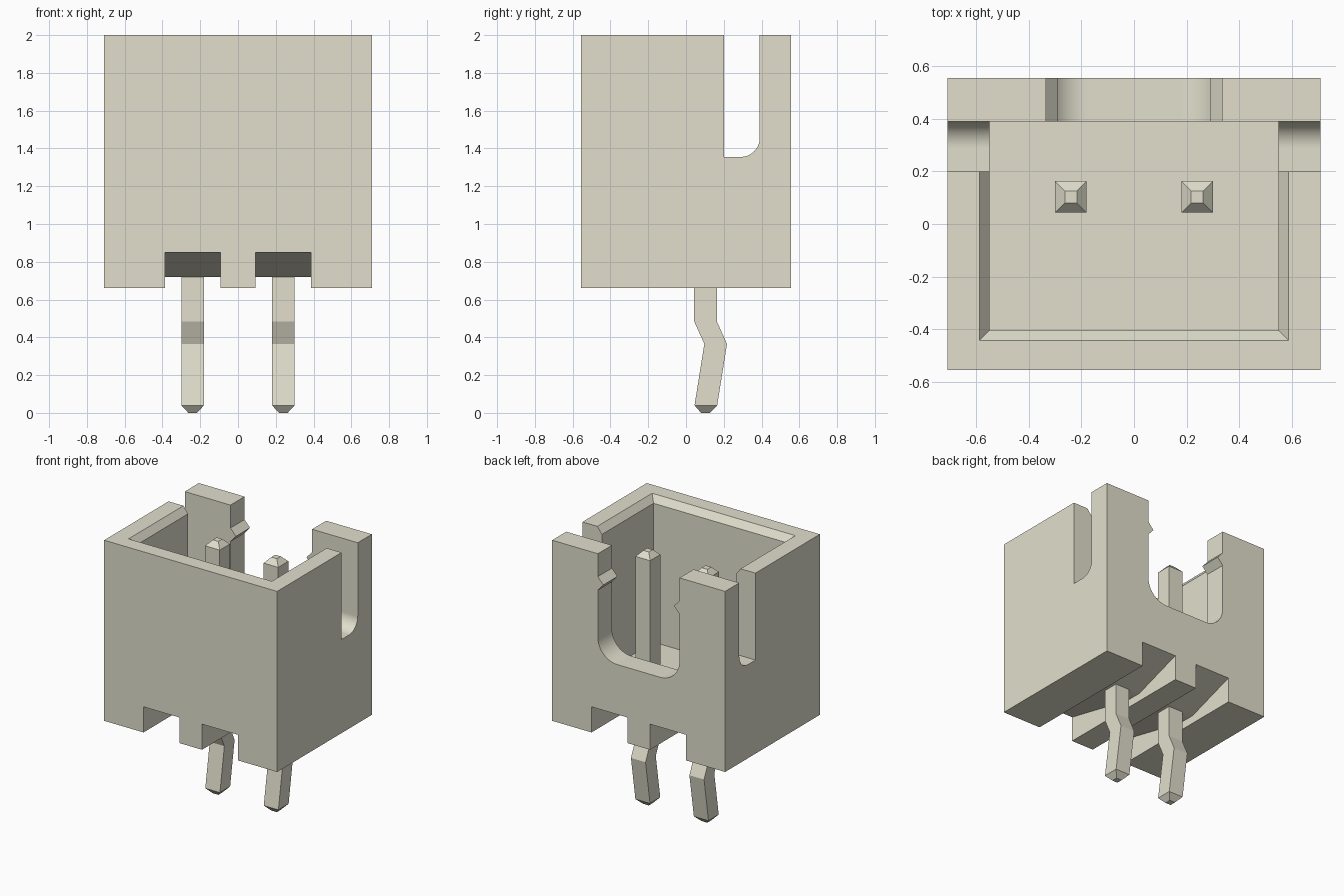
import bpy
import bmesh
import math

if "Cube" in bpy.data.objects:
    bpy.data.objects.remove(bpy.data.objects["Cube"], do_unlink=True)

ivory = bpy.data.materials.new("ivory plastic")
ivory.use_nodes = True
colour = (0.76, 0.74, 0.61, 1)
ivory.diffuse_color = colour
ivory.node_tree.nodes["Principled BSDF"].inputs["Base Color"].default_value = colour


def loft(name, rings):
    """Closed solid through rings that all have the same number of points."""
    bm = bmesh.new()
    loops = [[bm.verts.new(p) for p in ring] for ring in rings]
    n = len(loops[0])
    for a, b in zip(loops, loops[1:]):
        for i in range(n):
            bm.faces.new((a[i], a[(i + 1) % n], b[(i + 1) % n], b[i]))
    bm.faces.new(loops[0][::-1])
    bm.faces.new(loops[-1])
    bmesh.ops.recalc_face_normals(bm, faces=bm.faces)
    mesh = bpy.data.meshes.new(name)
    bm.to_mesh(mesh)
    bm.free()
    mesh.materials.append(ivory)
    obj = bpy.data.objects.new(name, mesh)
    bpy.context.collection.objects.link(obj)
    return obj


def rect(x0, x1, y0, y1, z):
    return [(x0, y0, z), (x1, y0, z), (x1, y1, z), (x0, y1, z)]


def along_x(name, profile, x0, x1):
    return loft(name, [[(x, y, z) for y, z in profile] for x in (x0, x1)])


def along_y(name, profile, y0, y1):
    return loft(name, [[(x, y, z) for x, z in profile] for y in (y0, y1)])


def arc(cu, cv, r, start, end, steps=10):
    return [(cu + r * math.cos(math.radians(start + (end - start) * i / steps)),
             cv + r * math.sin(math.radians(start + (end - start) * i / steps)))
            for i in range(steps + 1)]


def activate(obj):
    bpy.ops.object.select_all(action='DESELECT')
    obj.select_set(True)
    bpy.context.view_layer.objects.active = obj


def cut(obj, cutter):
    mod = obj.modifiers.new("cut", 'BOOLEAN')
    mod.operation = 'DIFFERENCE'
    mod.solver = 'EXACT'
    mod.object = cutter
    activate(obj)
    bpy.ops.object.modifier_apply(modifier=mod.name)
    bpy.data.objects.remove(cutter, do_unlink=True)


# Outer housing block
housing = loft("housing", [rect(-0.71, 0.71, -0.555, 0.555, z) for z in (0.66, 2)])

# Cavity with a chamfered rim on the front and sides
cut(housing, loft("cavity_cutter", [
    rect(-0.55, 0.55, -0.405, 0.39, 0.92),
    rect(-0.55, 0.55, -0.405, 0.39, 1.95),
    rect(-0.588, 0.588, -0.443, 0.39, 2.0),
    rect(-0.626, 0.626, -0.481, 0.39, 2.05)]))

# Side slots, rounded at the rear lower corner
slot = [(0.2, 2.1), (0.2, 1.355)] + arc(0.29, 1.455, 0.1, -90, 0) + [(0.39, 2.1)]
cut(housing, along_x("slot_cutter", slot, -0.8, 0.8))

# Rear window with rounded lower corners and a latch bump on each side
half = arc(0.175, 1.38, 0.16, -90, 0) + [
    (0.335, 1.73), (0.29, 1.78), (0.335, 1.83), (0.335, 2.1)]
window = half + [(-x, z) for x, z in reversed(half)]
cut(housing, along_y("window_cutter", window, 0.3, 0.6))

# Underside grooves, with ceilings sloping down to the pins
groove = [(-0.6, 0.6), (-0.6, 0.86), (-0.555, 0.85), (0.04, 0.72),
          (0.17, 0.72), (0.555, 0.85), (0.6, 0.865), (0.6, 0.6)]
for s in (-1, 1):
    cut(housing, along_x("groove_cutter", groove, s * 0.093, s * 0.387))

activate(housing)
bpy.ops.object.shade_smooth_by_angle(angle=math.radians(30))
weighted = housing.modifiers.new("weighted_normals", 'WEIGHTED_NORMAL')
weighted.keep_sharp = True

# Kinked square pins with tapered ends: (y centre, z, half width)
stations = [(0.103, 0, 0.023), (0.105, 0.04, 0.06), (0.157, 0.365, 0.06),
            (0.103, 0.485, 0.06), (0.103, 1.84, 0.06), (0.103, 1.88, 0.023)]
for side, x in (("right", -0.24), ("left", 0.24)):
    loft(side + "_pin", [rect(x - h, x + h, y - h, y + h, z) for y, z, h in stations])
